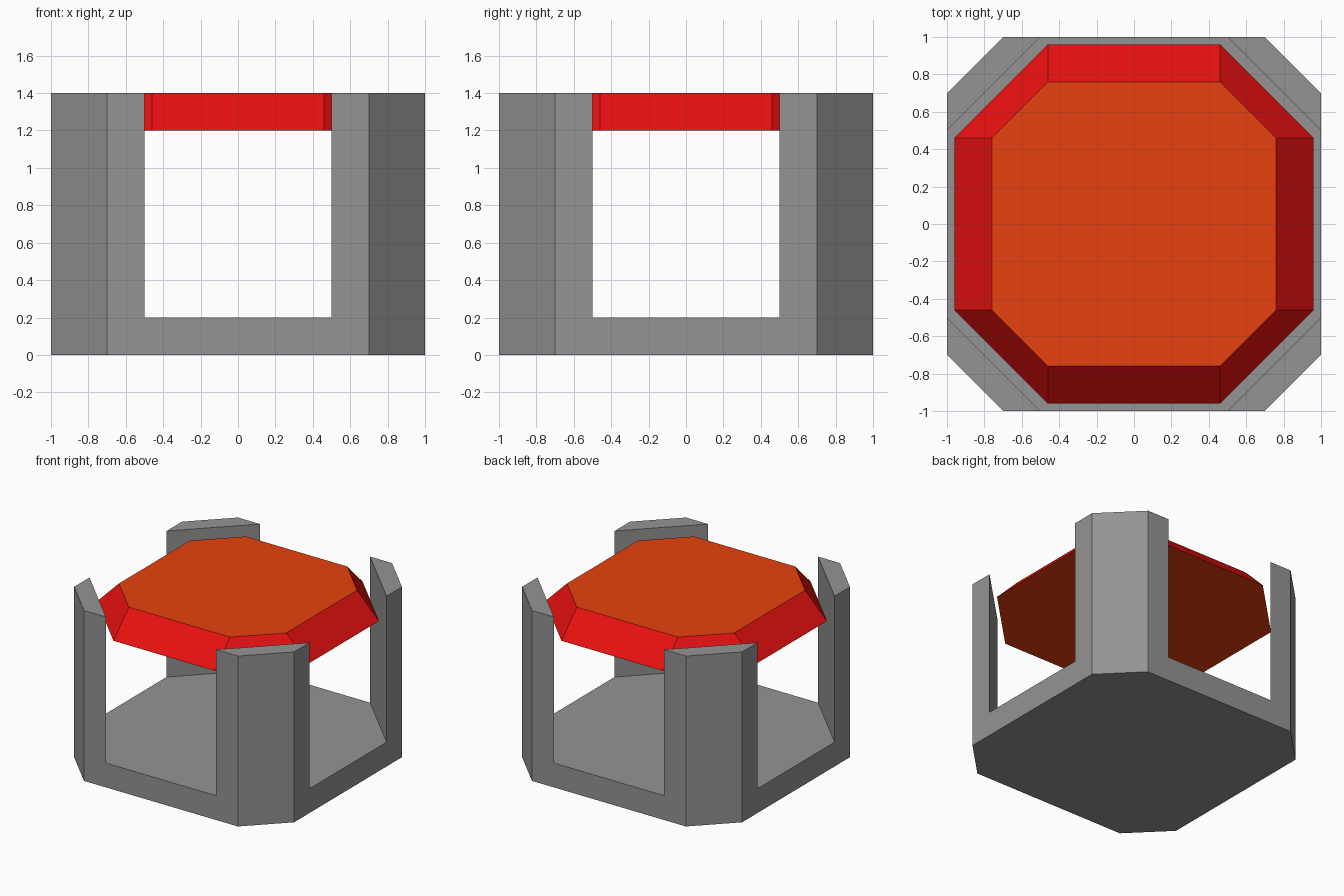
import bpy, bmesh

if "Cube" in bpy.data.objects:
    bpy.data.objects.remove(bpy.data.objects["Cube"])


def material(name, rgb):
    m = bpy.data.materials.new(name)
    m.diffuse_color = (*rgb, 1.0)
    m.use_nodes = True
    m.node_tree.nodes["Principled BSDF"].inputs["Base Color"].default_value = m.diffuse_color
    return m


GREY = material("grey", (0.296, 0.296, 0.296))
RED = material("red", (0.8, 0.005, 0.005))
ORANGE = material("orange", (0.8, 0.053, 0.0044))


def octagon(half, flat):
    """Square of the given half width with cut corners; flat = half the side length."""
    q = [(half, -flat), (half, flat), (flat, half), (-flat, half)]
    return q + [(-x, -y) for x, y in q]


def loft(name, lower, upper, z0, z1, mats, bottom_cap=True):
    """Solid between two matching outlines; caps use the last material."""
    bm = bmesh.new()
    lo = [bm.verts.new((x, y, z0)) for x, y in lower]
    hi = [bm.verts.new((x, y, z1)) for x, y in upper]
    n = len(lo)
    for i in range(n):
        j = (i + 1) % n
        bm.faces.new((lo[i], lo[j], hi[j], hi[i]))
    caps = [bm.faces.new(hi)]
    if bottom_cap:
        caps.append(bm.faces.new(lo[::-1]))
    for f in caps:
        f.material_index = len(mats) - 1
    me = bpy.data.meshes.new(name)
    bm.to_mesh(me)
    bm.free()
    for m in mats:
        me.materials.append(m)
    ob = bpy.data.objects.new(name, me)
    bpy.context.collection.objects.link(ob)
    return ob


# Octagonal base slab
base = octagon(1.0, 0.7)
loft("base", base, base, 0.0, 0.2, [GREY])

# Four corner posts standing on the base
for sx, sy, label in ((1, 1, "back_right"), (-1, 1, "back_left"),
                      (-1, -1, "front_left"), (1, -1, "front_right")):
    pts = [(1.0, 0.5), (1.0, 0.7), (0.7, 1.0), (0.5, 1.0)]
    pts = [(sx * x, sy * y) for x, y in pts]
    if sx * sy < 0:
        pts.reverse()
    loft(label + "_post", pts, pts, 0.2, 1.4, [GREY], bottom_cap=False)

# Bevelled floating panel: red slopes, orange top and underside
loft("top_panel", octagon(0.96, 0.46), octagon(0.76, 0.46), 1.2, 1.4, [RED, ORANGE])
